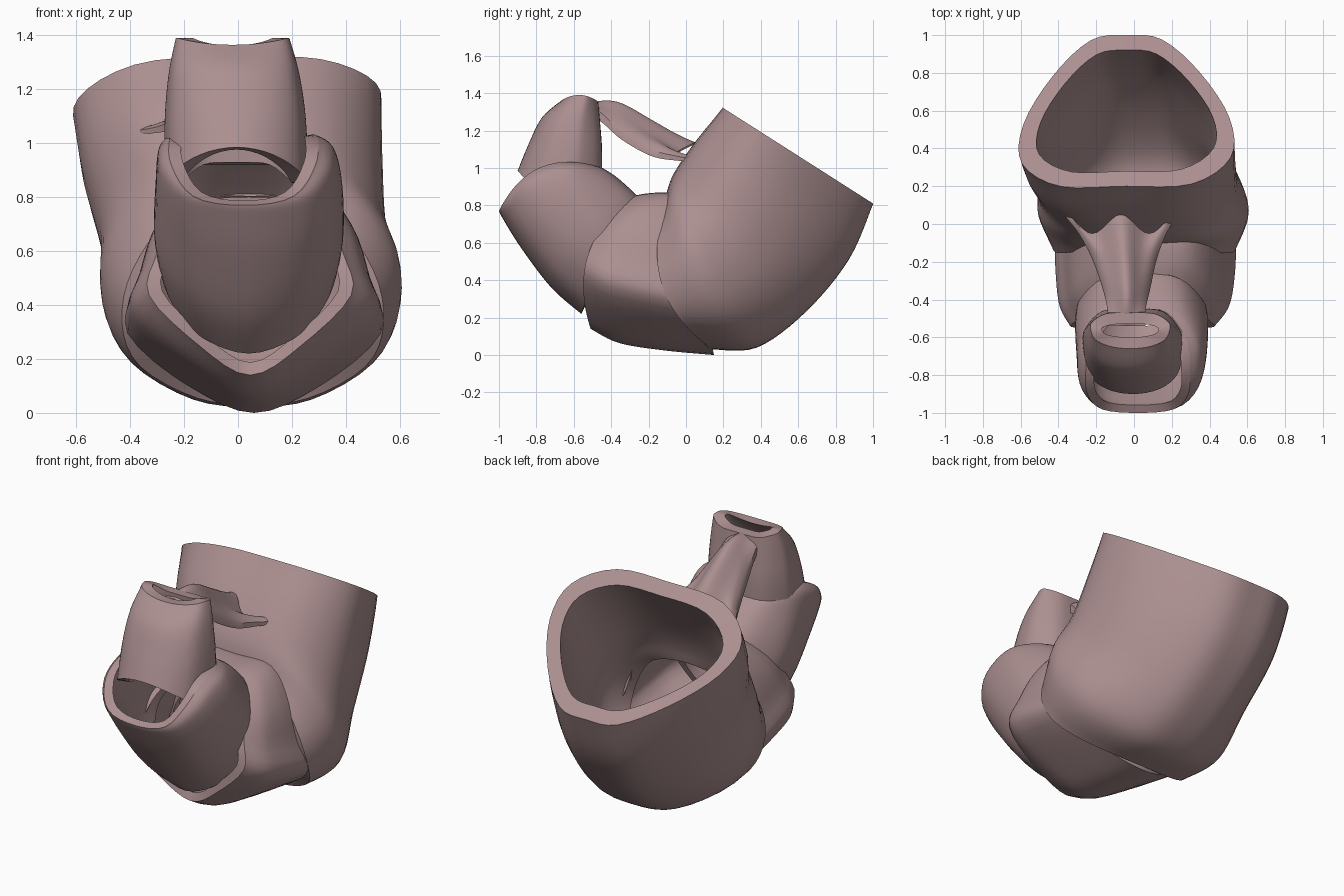
import bpy, bmesh, math
from mathutils import Vector

if "Cube" in bpy.data.objects:
    bpy.data.objects.remove(bpy.data.objects["Cube"])

mat = bpy.data.materials.new("dusty_pink")
mat.diffuse_color = (0.41, 0.275, 0.28, 1)
mat.use_nodes = True
mat.node_tree.nodes["Principled BSDF"].inputs["Base Color"].default_value = mat.diffuse_color


def catmull(pts, n, closed=False):
    """Smooth curve through tuples, n steps per span."""
    out, m = [], len(pts)
    get = (lambda i: pts[i % m]) if closed else (lambda i: pts[max(0, min(m - 1, i))])
    for i in range(m if closed else m - 1):
        p = [Vector(get(i + k)) for k in (-1, 0, 1, 2)]
        for j in range(n):
            t = j / n
            out.append(0.5 * (2 * p[1] + (p[2] - p[0]) * t
                              + (2 * p[0] - 5 * p[1] + 4 * p[2] - p[3]) * t * t
                              + (3 * p[1] - p[0] - 3 * p[2] + p[3]) * t ** 3))
    if not closed:
        out.append(Vector(pts[-1]))
    return out


def finish(name, bm, angle=35):
    bmesh.ops.recalc_face_normals(bm, faces=bm.faces)
    me = bpy.data.meshes.new(name)
    bm.to_mesh(me)
    bm.free()
    me.materials.append(mat)
    ob = bpy.data.objects.new(name, me)
    bpy.context.collection.objects.link(ob)
    bpy.ops.object.select_all(action='DESELECT')
    ob.select_set(True)
    bpy.context.view_layer.objects.active = ob
    bpy.ops.object.shade_smooth_by_angle(angle=math.radians(angle))
    return ob


def profile(half):
    """Closed cross-section from its right half (u sideways, s along the ring)."""
    return catmull(half + [(-u, s) for u, s in half[-2:0:-1]], 4, True)


def tube(name, rings, start, end, wall, dip=0):
    """Thick open tube. Ring: inner-side y,z, outer-side y,z, centre x, half width, bow."""
    p0, p1 = profile(start), profile(end)
    path = catmull(rings, 6)
    bm = bmesh.new()

    def layer(t):
        rows = []
        for i, (ay, az, by, bz, cx, w, bow) in enumerate(path):
            f = i / (len(path) - 1)
            a, b = Vector((ay, az)), Vector((by, bz))
            mid, h = (a + b) / 2, (a - b) / 2
            d = h.normalized()
            n = Vector((-d.y, d.x))
            row = []
            for q0, q1 in zip(p0, p1):
                u, s = q0.lerp(q1, f)
                lift = bow * (1 - min(1, s * s)) + dip * (1 - f) ** 2 * max(0, -u) ** 2
                p = mid + d * s * (h.length - t) + n * lift
                row.append(bm.verts.new((cx + u * (w - t), p.x, p.y)))
            rows.append(row)
        return rows

    def join(r, q):
        for k in range(len(r)):
            m = (k + 1) % len(r)
            bm.faces.new((r[k], r[m], q[m], q[k]))

    outer, inner = layer(0), layer(wall)
    for rows in (outer, inner):
        for r, q in zip(rows, rows[1:]):
            join(r, q)
    join(outer[0], inner[0])
    join(outer[-1], inner[-1])
    return finish(name, bm)


# large open cup bending forward at its base, left rim slightly lower
tube("large_cup", [
    (0.20, 1.32, 1.00, 0.81, -0.04, 0.575, 0),
    (0.05, 1.14, 0.87, 0.51, -0.02, 0.56, 0),
    (-0.06, 0.98, 0.64, 0.23, 0.02, 0.535, 0.02),
    (-0.10, 0.88, 0.38, 0.04, 0.05, 0.56, 0.06),
    (-0.11, 0.80, 0.14, 0.03, 0.055, 0.485, 0.15)],
    [(0, 1), (0.6, 0.97), (0.96, 0.62), (0.95, 0.1), (0.68, -0.5), (0.33, -0.94), (0, -1)],
    [(0, 1), (0.6, 0.85), (0.92, 0.4), (1, -0.1), (0.86, -0.55), (0.42, -0.92), (0, -1)],
    0.095, 0.07)

# middle link with a keeled underside
mid_shape = [(0, 1), (0.48, 0.97), (0.78, 0.6), (0.92, 0.15), (1, -0.28), (0.5, -0.75), (0, -1)]
tube("middle_link", [
    (-0.06, 0.86, 0.15, 0.00, 0.06, 0.47, 0.12),
    (-0.13, 0.865, -0.12, 0.025, 0.06, 0.465, 0.13),
    (-0.21, 0.86, -0.36, 0.065, 0.055, 0.44, 0.14),
    (-0.27, 0.85, -0.51, 0.14, 0.045, 0.375, 0.14)],
    mid_shape, mid_shape, 0.05)

# front link turning upward
tube("front_link", [
    (-0.25, 0.84, -0.56, 0.22, 0.04, 0.33, 0.02),
    (-0.29, 0.88, -0.72, 0.36, 0.04, 0.35, 0.05),
    (-0.37, 0.95, -0.88, 0.57, 0.04, 0.345, 0.09),
    (-0.43, 0.99, -0.98, 0.73, 0.03, 0.325, 0.11),
    (-0.45, 1.00, -1.00, 0.77, 0.02, 0.275, 0.13)],
    [(0, 1), (0.6, 0.9), (0.95, 0.4), (1, 0), (0.85, -0.45), (0.52, -0.82), (0, -1)],
    [(0, 1), (0.55, 0.95), (0.92, 0.55), (1, 0), (0.97, -0.5), (0.68, -0.9), (0, -1)], 0.045)

# upright neck with a narrow open top
neck_shape = [(0, 1), (0.6, 0.95), (0.95, 0.5), (1, 0.1), (0.88, -0.5), (0.52, -0.87), (0, -1)]
tube("neck", [
    (-0.45, 0.92, -0.90, 0.985, -0.005, 0.265, -0.10),
    (-0.45, 1.10, -0.845, 1.12, -0.01, 0.26, -0.02),
    (-0.46, 1.24, -0.77, 1.27, -0.015, 0.24, 0.01),
    (-0.47, 1.355, -0.66, 1.365, -0.02, 0.21, 0.03)],
    neck_shape, neck_shape, 0.06)

# pleated three-pointed leaf from the neck to the cup: y, z, centre x, half width, side drop
spine = catmull([
    (-0.54, 1.33, -0.04, 0.10, 0.01),
    (-0.46, 1.355, -0.04, 0.10, 0.06),
    (-0.35, 1.34, -0.04, 0.125, 0.15),
    (-0.20, 1.25, -0.05, 0.17, 0.16),
    (-0.08, 1.17, -0.06, 0.23, 0.12),
    (0.00, 1.12, -0.07, 0.30, 0.09)], 6)
bm = bmesh.new()
COLS = 24
layers = []
for t in (0, 0.05):
    grid = []
    for i, (y, z, cx, w, drop) in enumerate(spine):
        f = i / (len(spine) - 1)
        row = []
        for c in range(COLS + 1):
            u = 2 * c / COLS - 1
            pleat = math.cos(2 * math.pi * u)
            row.append(bm.verts.new((cx + u * w, y + 0.05 * f ** 3 * pleat,
                                     z - drop * u * u + 0.018 * f * pleat - t * (1 - 0.8 * f ** 2))))
        grid.append(row)
    layers.append(grid)
    for r, q in zip(grid, grid[1:]):
        for c in range(COLS):
            bm.faces.new((r[c], r[c + 1], q[c + 1], q[c]))
rims = [g[0] + [r[-1] for r in g[1:]] + g[-1][-2::-1] + [r[0] for r in g[-2:0:-1]]
        for g in layers]
for k in range(len(rims[0])):
    m = (k + 1) % len(rims[0])
    bm.faces.new((rims[0][k], rims[0][m], rims[1][m], rims[1][k]))
finish("pleated_leaf", bm)
